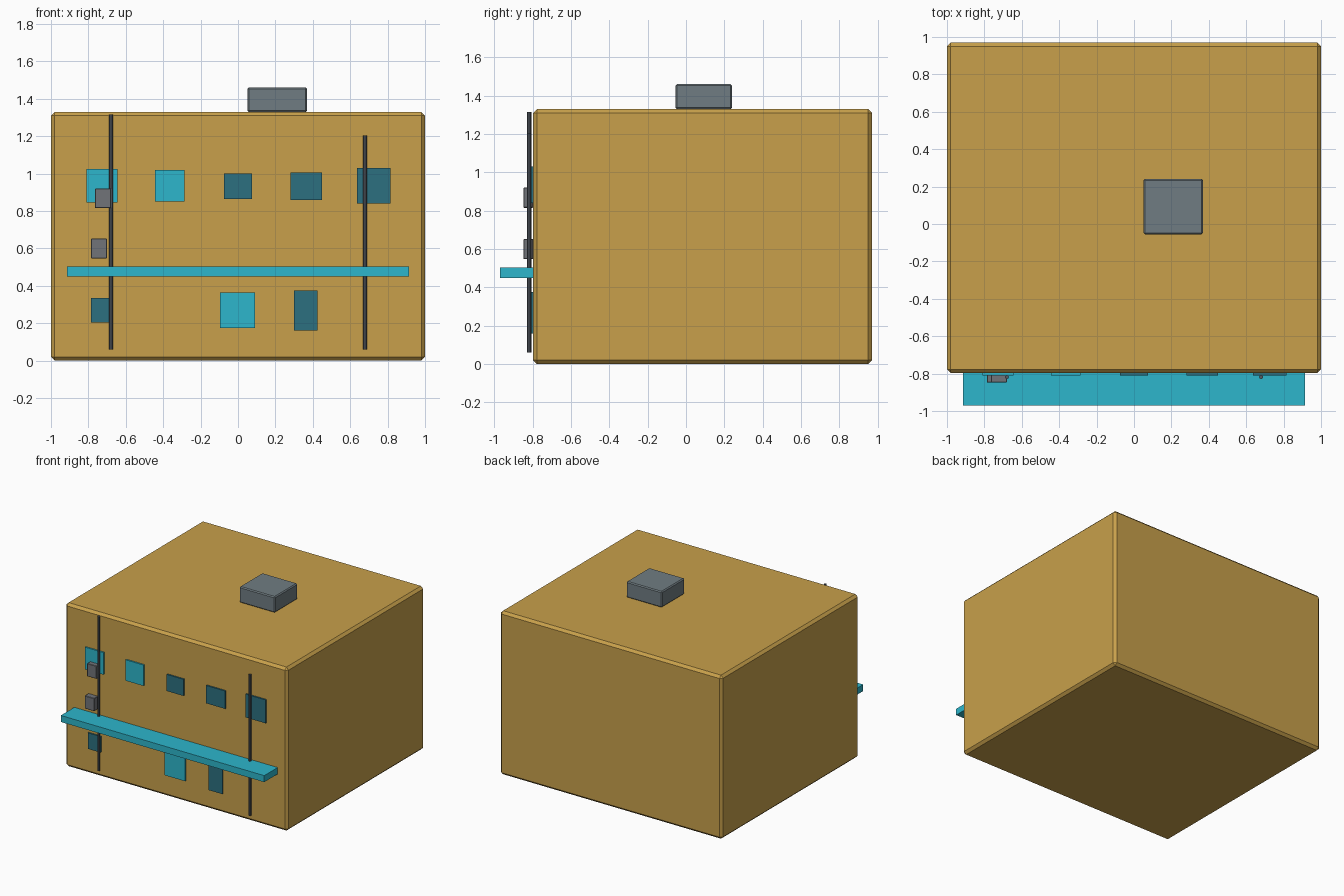
import bpy
import bmesh
from mathutils import Matrix, Vector

if "Cube" in bpy.data.objects:
    bpy.data.objects.remove(bpy.data.objects["Cube"], do_unlink=True)


def material(name, rgb):
    m = bpy.data.materials.new(name)
    m.use_nodes = True
    colour = (*rgb, 1)
    m.diffuse_color = colour
    m.node_tree.nodes["Principled BSDF"].inputs["Base Color"].default_value = colour
    return m


ochre = material("ochre wall", (0.578, 0.352, 0.07))
cyan = material("bright cyan", (0.026, 0.468, 0.604))
teal = material("dark teal", (0.025, 0.162, 0.216))
steel = material("blue grey metal", (0.162, 0.202, 0.223))
grey = material("vent grey", (0.165, 0.175, 0.19))
pipe_grey = material("pipe grey", (0.09, 0.102, 0.122))


def finish(name, bm, mat):
    mesh = bpy.data.meshes.new(name)
    bm.to_mesh(mesh)
    bm.free()
    mesh.materials.append(mat)
    obj = bpy.data.objects.new(name, mesh)
    bpy.context.collection.objects.link(obj)
    return obj


def box(name, xs, ys, zs, mat, bevel=0):
    """Box between limits on each axis, with optional chamfered edges."""
    low, high = (Vector(c) for c in zip(xs, ys, zs))
    bm = bmesh.new()
    bmesh.ops.create_cube(bm, size=1)
    bmesh.ops.scale(bm, vec=high - low, verts=bm.verts)
    bmesh.ops.translate(bm, vec=(low + high) / 2, verts=bm.verts)
    obj = finish(name, bm, mat)
    if bevel:
        mod = obj.modifiers.new("chamfer", "BEVEL")
        mod.width = bevel
        mod.segments = 1
    return obj


def pipe(name, x, z0, z1):
    bm = bmesh.new()
    bmesh.ops.create_cone(bm, cap_ends=True, segments=8, radius1=0.011, radius2=0.011,
                          depth=z1 - z0,
                          matrix=Matrix.Translation((x, -0.818, (z0 + z1) / 2)))
    return finish(name, bm, pipe_grey)


# Building body and rooftop unit
FRONT = -0.797
box("building_body", (-1, 1), (FRONT, 0.97), (0, 1.33), ochre, 0.02)
box("rooftop_unit", (0.05, 0.37), (-0.055, 0.24), (1.33, 1.46), steel, 0.008)

# Awning slab across the front
box("awning", (-0.915, 0.915), (-0.97, FRONT), (0.45, 0.503), cyan)

# Windows: x limits, z limits, pane colour
windows = [
    ((-0.81, -0.645), (0.845, 1.025), cyan),
    ((-0.445, -0.285), (0.85, 1.02), cyan),
    ((-0.075, 0.075), (0.865, 1.0), teal),
    ((0.28, 0.45), (0.86, 1.005), teal),
    ((0.635, 0.815), (0.84, 1.03), teal),
    ((-0.785, -0.67), (0.205, 0.335), teal),
    ((-0.095, 0.09), (0.175, 0.365), cyan),
    ((0.3, 0.425), (0.16, 0.375), teal),
]
for i, (xs, zs, mat) in enumerate(windows, 1):
    box(f"window_{i}", xs, (FRONT - 0.012, FRONT), zs, mat)

# Wall vents
box("upper_vent", (-0.765, -0.68), (-0.848, FRONT), (0.815, 0.92), grey, 0.003)
box("lower_vent", (-0.787, -0.7), (-0.848, FRONT), (0.547, 0.652), grey, 0.003)

# Drain pipes
pipe("right_pipe", -0.68, 0.06, 1.315)
pipe("left_pipe", 0.68, 0.06, 1.205)
